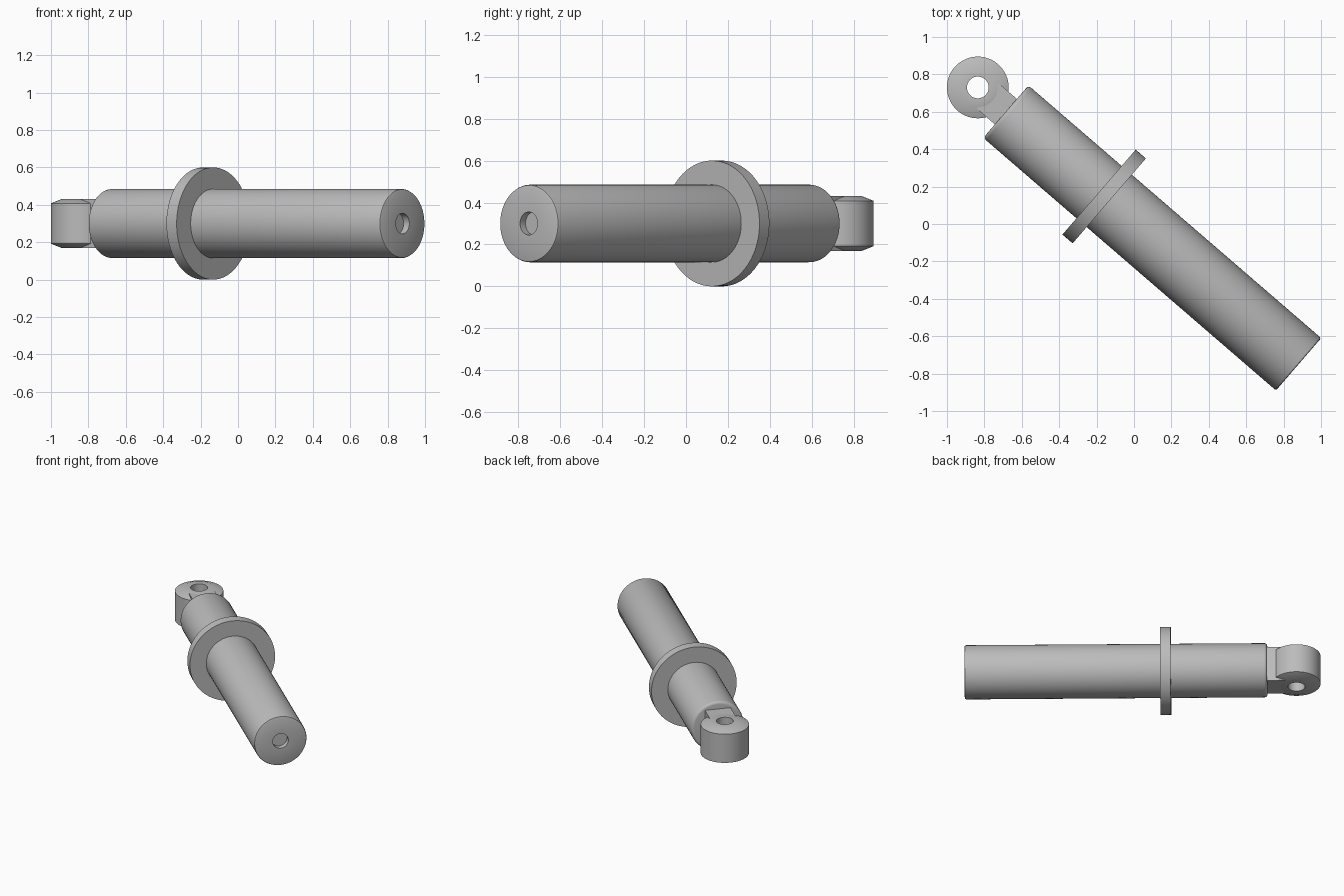
import bpy, bmesh, math
from mathutils import Matrix, Vector

cube = bpy.data.objects.get("Cube")
if cube:
    bpy.data.objects.remove(cube, do_unlink=True)

grey = bpy.data.materials.new("steel grey")
grey.use_nodes = True
grey.diffuse_color = (0.5, 0.5, 0.5, 1)
grey.node_tree.nodes["Principled BSDF"].inputs["Base Color"].default_value = (0.5, 0.5, 0.5, 1)

# Shock absorber axis, running from the lower cap to the eye
LOWER = Vector((0.88, -0.75, 0.3))
EYE = Vector((-0.835, 0.73, 0.3))
AXIS = (EYE - LOWER).normalized()
LENGTH = (EYE - LOWER).length
along = Matrix.Translation(LOWER) @ Vector((0, 0, 1)).rotation_difference(AXIS).to_matrix().to_4x4()
heading = Matrix.Rotation(math.atan2(AXIS.y, AXIS.x), 4, 'Z')


def finish(bm, name, matrix):
    bmesh.ops.remove_doubles(bm, verts=bm.verts, dist=1e-5)
    bmesh.ops.recalc_face_normals(bm, faces=bm.faces)
    mesh = bpy.data.meshes.new(name)
    bm.to_mesh(mesh)
    bm.free()
    mesh.materials.append(grey)
    obj = bpy.data.objects.new(name, mesh)
    obj.matrix_world = matrix
    bpy.context.collection.objects.link(obj)
    bpy.ops.object.select_all(action='DESELECT')
    obj.select_set(True)
    bpy.context.view_layer.objects.active = obj
    bpy.ops.object.shade_smooth_by_angle(angle=math.radians(30))
    return obj


def lathe(name, profile, matrix, closed=False, steps=64):
    """Turn a (radius, height) profile around the local z axis."""
    bm = bmesh.new()
    verts = [bm.verts.new((r, 0, z)) for r, z in profile]
    ends = verts[1:] + verts[:1] if closed else verts[1:]
    edges = [bm.edges.new(pair) for pair in zip(verts, ends)]
    bmesh.ops.spin(bm, geom=verts + edges, cent=(0, 0, 0), axis=(0, 0, 1),
                   angle=math.tau, steps=steps, use_duplicate=False)
    return finish(bm, name, matrix)


def rounded_corner(radius, height, size, count=4):
    """Quarter-round shoulder ending on the flat top."""
    turns = [math.pi / 2 * i / count for i in range(count + 1)]
    return [(radius - size + size * math.cos(t), height - size + size * math.sin(t)) for t in turns]


# Main tube with a shallow socket in the lower end
R = 0.185
tube_top = LENGTH - 0.198
tube = [(0, 0.04), (0.055, 0.04), (0.055, 0), (R - 0.01, 0), (R - 0.003, 0.003), (R, 0.01)]
tube += rounded_corner(R, tube_top, 0.02) + [(0, tube_top)]
lathe("tube", tube, along)

# Flat collar around the tube
low, high = 1.337, 1.409
lathe("collar", [(R - 0.01, low), (0.3, low), (0.3, high), (R - 0.01, high)], along, closed=True)

# Mounting eye with chamfered rims and a through hole
half = 0.132
eye = [(0.058, -half), (0.105, -half), (0.165, -0.108),
       (0.165, 0.108), (0.105, half), (0.058, half)]
lathe("mounting_eye", eye, Matrix.Translation(EYE), closed=True)

# Neck joining the eye to the tube
bm = bmesh.new()
bmesh.ops.create_cube(bm, size=1)
bmesh.ops.scale(bm, vec=(0.15, 0.18, 2 * half - 0.001), verts=bm.verts)
finish(bm, "eye_neck", Matrix.Translation(EYE - AXIS * 0.145) @ heading)
